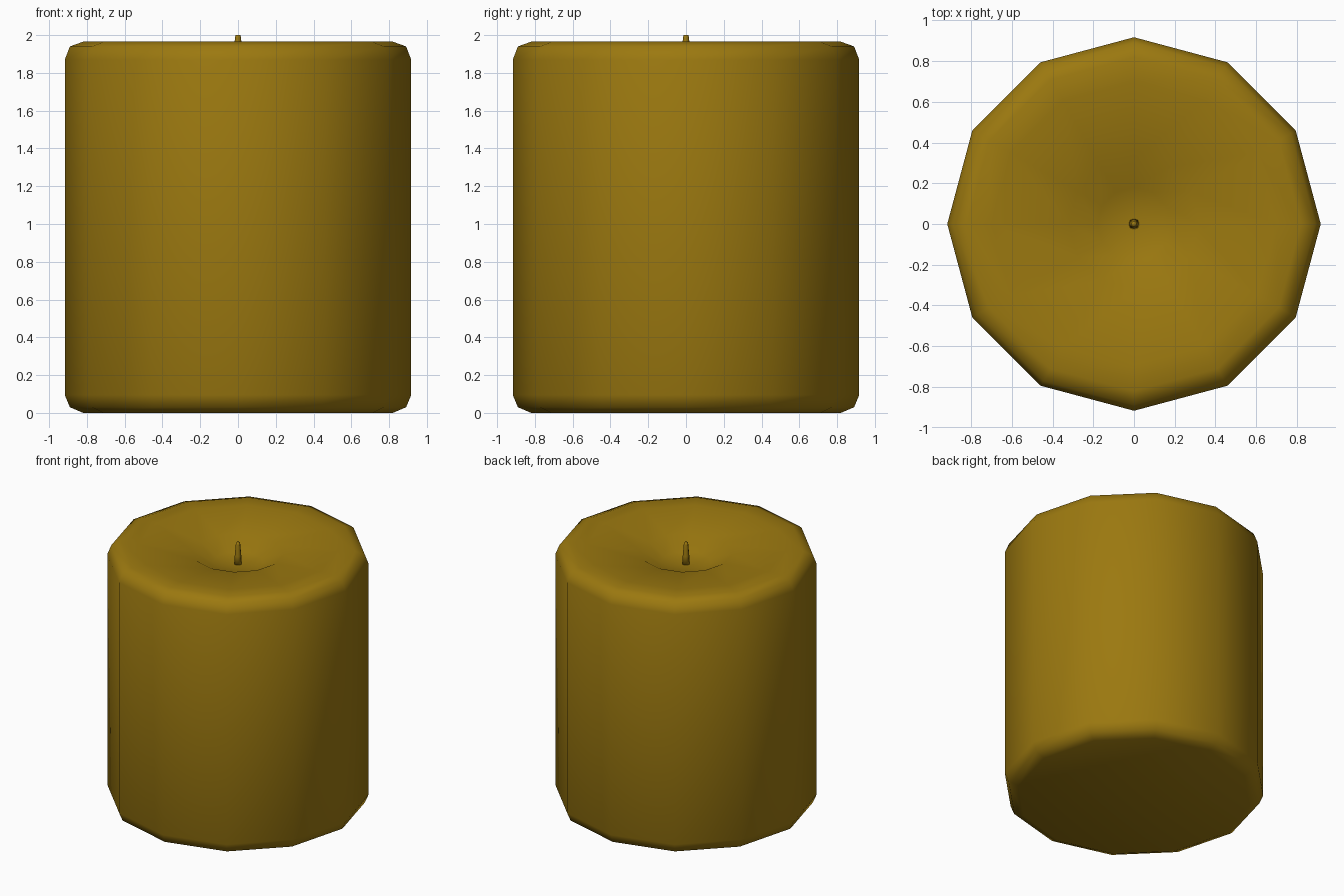
import bpy, bmesh, math

if "Cube" in bpy.data.objects:
    bpy.data.objects.remove(bpy.data.objects["Cube"])

def mat(name, col):
    m = bpy.data.materials.new(name)
    m.diffuse_color = (*col, 1)
    m.use_nodes = True
    m.node_tree.nodes["Principled BSDF"].inputs["Base Color"].default_value = m.diffuse_color
    return m

def lathe(name, profile, sides, material):
    """Revolve (radius, z) points about z; both ends are closed with an n-gon."""
    bm = bmesh.new()
    rings = [[bm.verts.new((r * math.cos(2 * math.pi * i / sides),
                            r * math.sin(2 * math.pi * i / sides), z))
              for i in range(sides)] for r, z in profile]
    for a, b in zip(rings, rings[1:]):
        for i in range(sides):
            j = (i + 1) % sides
            bm.faces.new((a[i], a[j], b[j], b[i]))
    bm.faces.new(rings[0][::-1])
    bm.faces.new(rings[-1])
    for f in bm.faces:
        f.smooth = True
    me = bpy.data.meshes.new(name)
    bm.to_mesh(me)
    bm.free()
    me.materials.append(material)
    ob = bpy.data.objects.new(name, me)
    bpy.context.collection.objects.link(ob)
    return ob

wax = mat("ochre wax", (0.33, 0.19, 0.005))

# Candle body: rounded rims and a melted hollow in the top
lathe("candle_body", [(0.82, 0), (0.89, 0.03), (0.917, 0.095), (0.917, 1.87),
                      (0.89, 1.94), (0.82, 1.965), (0.70, 1.962), (0.32, 1.92),
                      (0.18, 1.845), (0.03, 1.835)], 12, wax)

# Tapered wick
lathe("wick", [(0.027, 1.82), (0.023, 1.90), (0.016, 1.985), (0.013, 2.0)], 8, wax)
